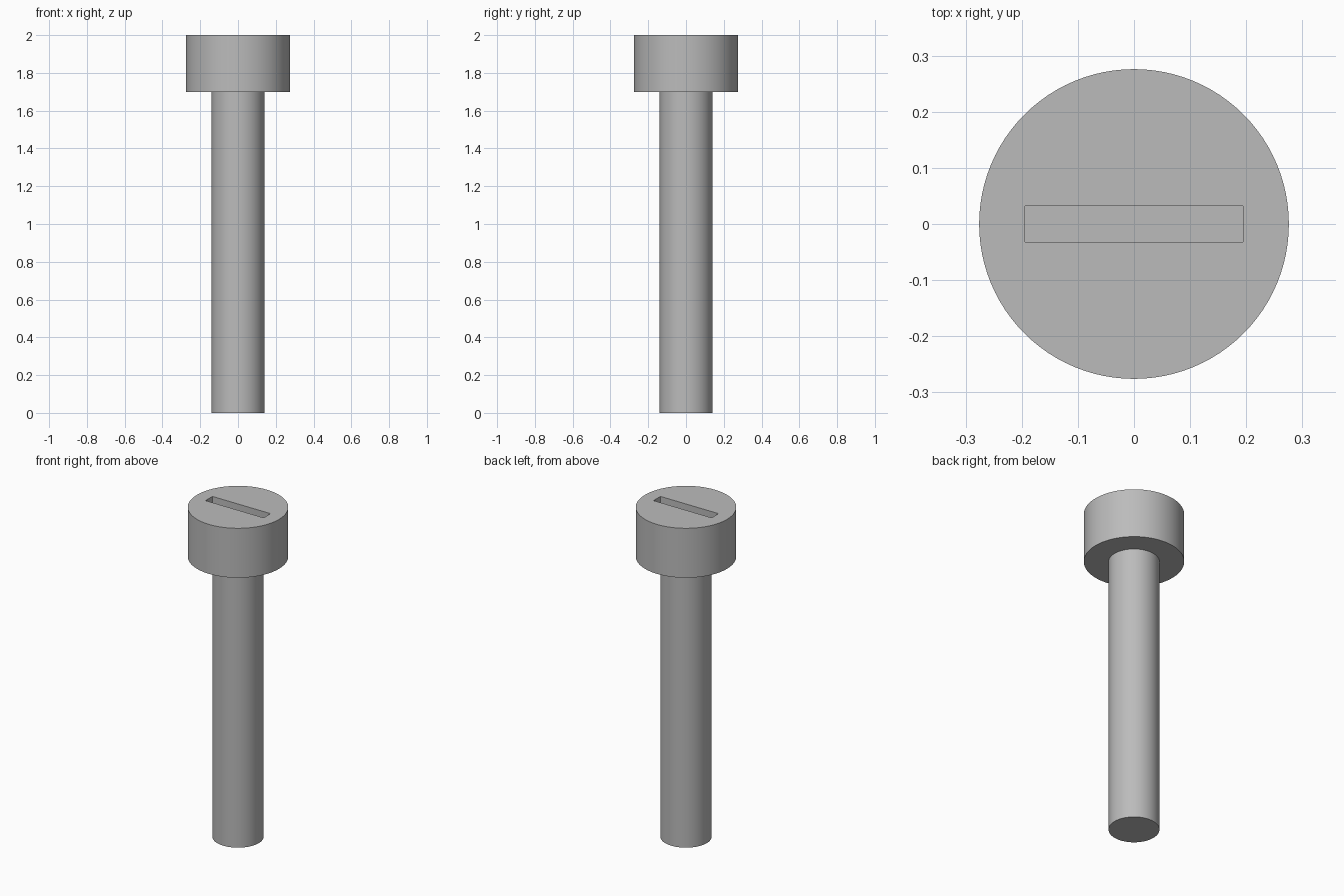
import bpy
import bmesh
import math

SEGMENTS = 96
HEAD_RADIUS, SHANK_RADIUS = 0.276, 0.14
HEAD_BOTTOM, TOP = 1.7, 2.0
SLOT_LENGTH, SLOT_WIDTH, SLOT_DEPTH = 0.39, 0.066, 0.15

cube = bpy.data.objects.get("Cube")
if cube:
    bpy.data.objects.remove(cube, do_unlink=True)


def make_material(name, colour):
    mat = bpy.data.materials.new(name)
    mat.use_nodes = True
    mat.diffuse_color = colour
    mat.node_tree.nodes["Principled BSDF"].inputs["Base Color"].default_value = colour
    return mat


steel = make_material("grey steel", (0.5, 0.5, 0.5, 1))


def add_cylinder(name, radius, bottom, top):
    bpy.ops.mesh.primitive_cylinder_add(
        vertices=SEGMENTS, radius=radius, depth=top - bottom,
        location=(0, 0, (bottom + top) / 2))
    obj = bpy.context.object
    obj.name = name
    obj.data.materials.append(steel)
    return obj


def smooth(obj):
    bpy.ops.object.select_all(action="DESELECT")
    obj.select_set(True)
    bpy.context.view_layer.objects.active = obj
    bpy.ops.object.shade_smooth_by_angle(angle=math.radians(30))


# Shank and head
shank = add_cylinder("shank", SHANK_RADIUS, 0, HEAD_BOTTOM)
head = add_cylinder("head", HEAD_RADIUS, HEAD_BOTTOM, TOP)

# Slot cutter with slightly rounded upright edges
bpy.ops.mesh.primitive_cube_add(size=1, location=(0, 0, TOP))
cutter = bpy.context.object
cutter.name = "slot_cutter"
cutter.data.materials.append(steel)
bm = bmesh.new()
bm.from_mesh(cutter.data)
bmesh.ops.scale(bm, verts=bm.verts, vec=(SLOT_LENGTH, SLOT_WIDTH, 2 * SLOT_DEPTH))
upright = [e for e in bm.edges if abs(e.verts[0].co.z - e.verts[1].co.z) > SLOT_DEPTH]
bmesh.ops.bevel(bm, geom=upright, offset=0.003, segments=3, profile=0.5, affect="EDGES")
bm.to_mesh(cutter.data)
bm.free()

# Cut the screwdriver slot into the head
cut = head.modifiers.new("slot", "BOOLEAN")
cut.operation = "DIFFERENCE"
cut.solver = "EXACT"
cut.object = cutter
bpy.context.view_layer.objects.active = head
bpy.ops.object.modifier_apply(modifier=cut.name)
bpy.data.objects.remove(cutter, do_unlink=True)

for part in (shank, head):
    smooth(part)
